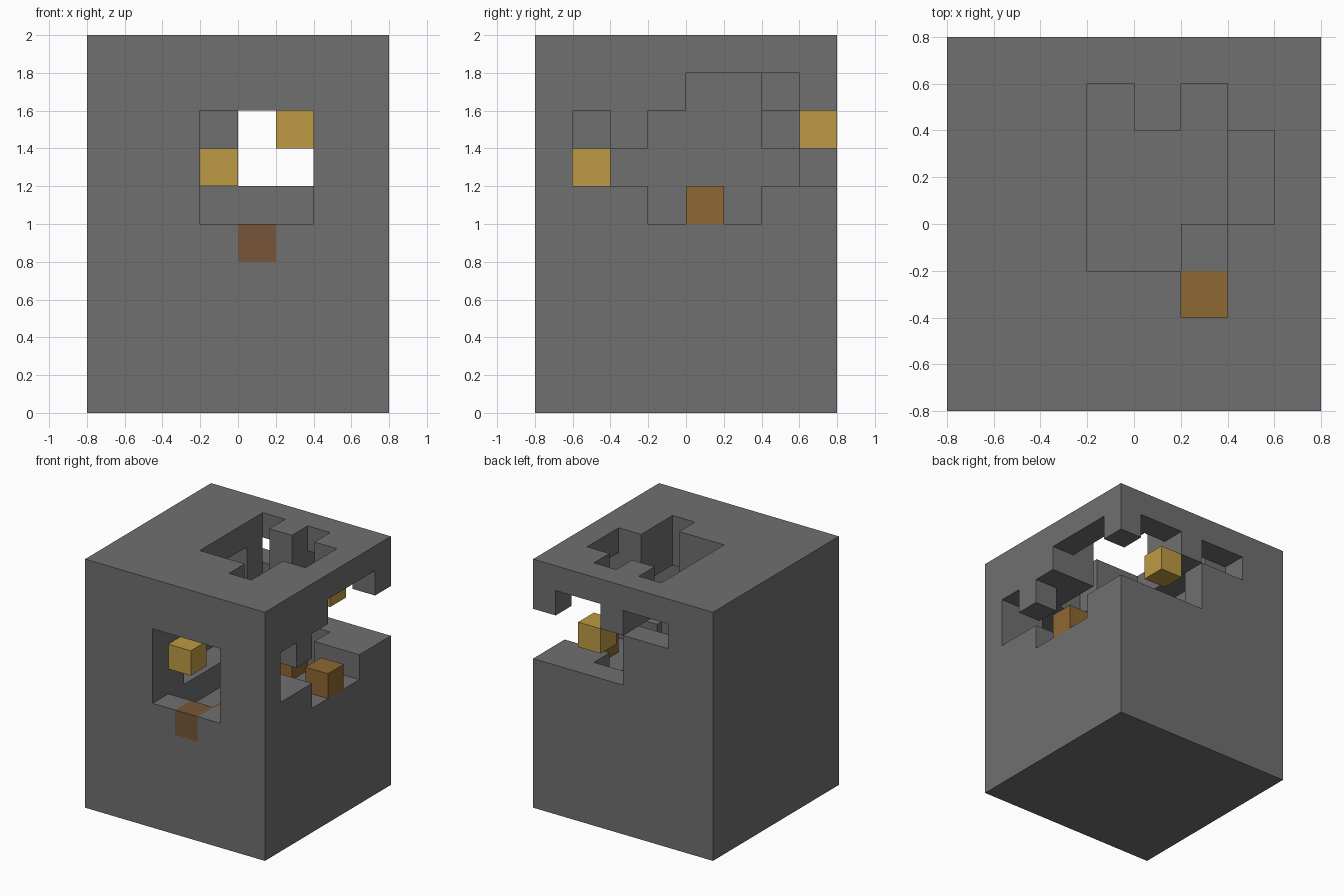
import bpy
import bmesh
from itertools import product
from mathutils import Vector

if "Cube" in bpy.data.objects:
    bpy.data.objects.remove(bpy.data.objects["Cube"], do_unlink=True)

S = 0.2  # edge of one block


def material(name, rgb):
    m = bpy.data.materials.new(name)
    m.use_nodes = True
    m.diffuse_color = (*rgb, 1)
    bsdf = m.node_tree.nodes["Principled BSDF"]
    bsdf.inputs["Base Color"].default_value = (*rgb, 1)
    bsdf.inputs["Roughness"].default_value = 0.9
    return m


stone = material("stone grey", (0.162, 0.162, 0.162))
gold = material("ore yellow", (0.515, 0.328, 0.058))
brown = material("ore brown", (0.27, 0.138, 0.032))
rust = material("rust brown", (0.188, 0.091, 0.04))

# Full block of stone
blocks = {c: "rock" for c in product(range(-4, 4), range(-4, 4), range(10))}


def carve(x0, x1, y0, y1, z0, z1):
    """Remove an inclusive range of blocks."""
    for c in product(range(x0, x1 + 1), range(y0, y1 + 1), range(z0, z1 + 1)):
        blocks.pop(c, None)


# Pit in the cave floor
carve(-1, 0, -3, 2, 4, 4)
carve(1, 1, 0, 2, 4, 4)
# Tunnel from the front face
carve(-1, 1, -4, 2, 5, 7)
carve(0, 1, 3, 3, 6, 7)
# Alcoves in the far side wall
carve(-2, -2, -2, 1, 5, 6)
carve(-2, -2, 2, 2, 6, 6)
carve(-2, -2, -1, 1, 7, 7)
carve(-2, -2, 0, 1, 8, 8)
# Wide opening on the side face
carve(2, 3, -1, 1, 5, 5)
carve(2, 3, -3, 3, 6, 6)
carve(2, 3, -1, 3, 7, 7)
carve(2, 3, -3, -3, 7, 7)
carve(2, 2, -2, -2, 7, 7)
carve(2, 3, 0, 2, 8, 8)
# Upper notches on the back face
carve(1, 2, 3, 3, 8, 8)
carve(-2, -1, 3, 3, 8, 8)
# Shaft through the top
carve(-1, -1, -1, 2, 8, 9)
carve(0, 0, -1, 1, 8, 9)
carve(1, 1, -2, 2, 8, 9)
carve(2, 2, 0, 1, 9, 9)

# Ore blocks
ores = {
    "front_gold_block": ((-1, -3, 6), gold),
    "back_gold_block": ((1, 3, 7), gold),
    "side_brown_block": ((3, 0, 5), brown),
    "floor_brown_block": ((1, -2, 4), brown),
    "floor_brown_block_near": ((1, -3, 4), brown),
    "floor_brown_block_far": ((0, 2, 4), brown),
    "front_rust_block": ((0, -4, 4), rust),
}
for name, (cell, _) in ores.items():
    blocks[cell] = name


def build(name, mat):
    """Make the exposed faces of all blocks with one name."""
    bm = bmesh.new()
    for cell in [c for c, n in blocks.items() if n == name]:
        centre = Vector(cell) + Vector((0.5, 0.5, 0.5))
        for axis, sign in product(range(3), (-1, 1)):
            n = Vector((0, 0, 0))
            n[axis] = sign
            if tuple(int(a + b) for a, b in zip(cell, n)) in blocks:
                continue
            u = Vector((0, 0, 0))
            u[(axis + 1) % 3] = 0.5
            v = n.cross(u)
            mid = centre + n / 2
            bm.faces.new([bm.verts.new((mid + o) * S)
                          for o in (-u - v, u - v, u + v, v - u)])
    bmesh.ops.remove_doubles(bm, verts=bm.verts, dist=0.001)
    mesh = bpy.data.meshes.new(name)
    bm.to_mesh(mesh)
    bm.free()
    mesh.materials.append(mat)
    bpy.context.collection.objects.link(bpy.data.objects.new(name, mesh))


build("rock", stone)
for name, (_, mat) in ores.items():
    build(name, mat)
